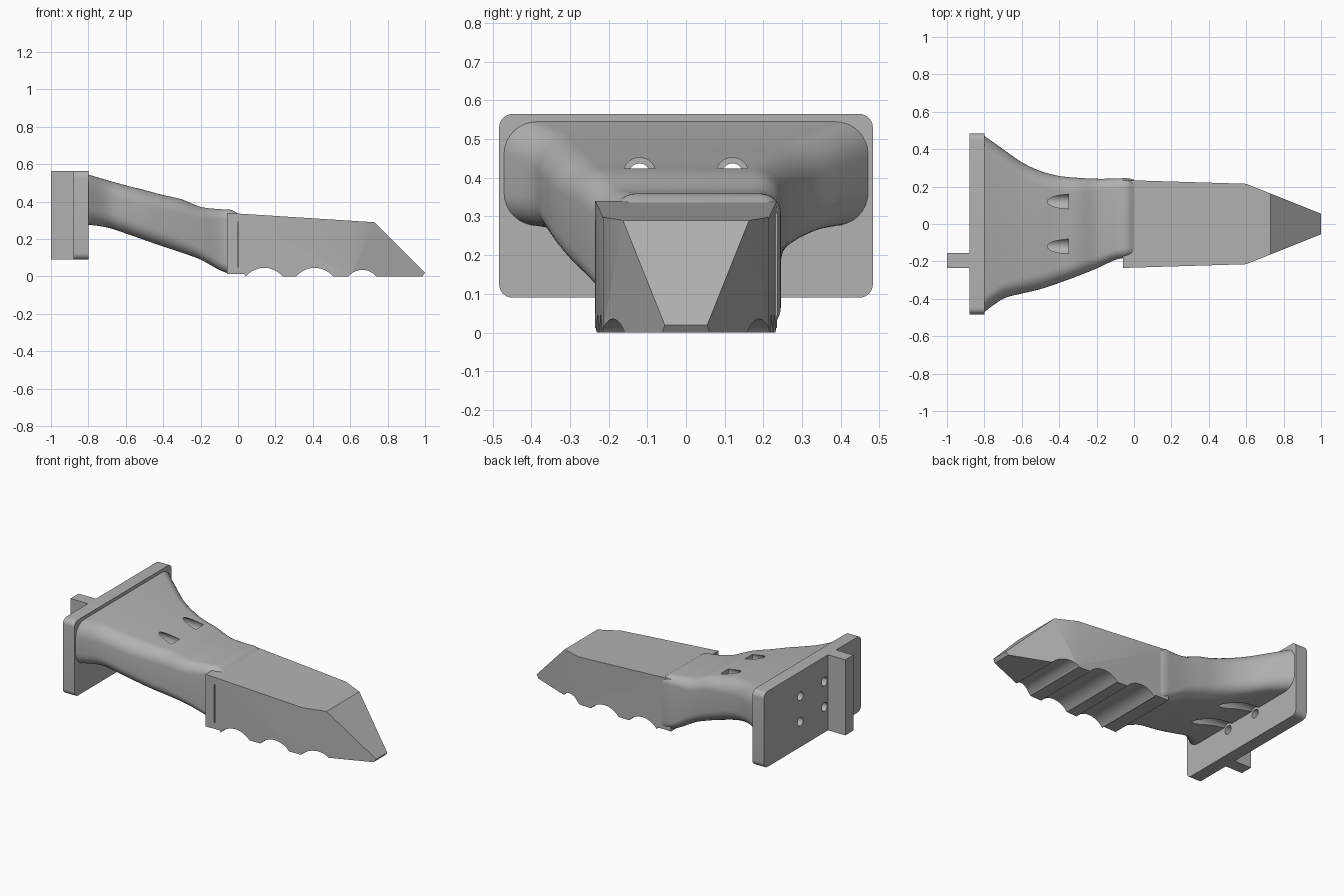
import bpy, bmesh, math
from mathutils import Matrix, Vector

cube = bpy.data.objects.get("Cube")
if cube:
    bpy.data.objects.remove(cube)

# Single plain grey finish
grey = bpy.data.materials.new("plain_grey")
grey.use_nodes = True
GREY = (0.45, 0.45, 0.45, 1)
grey.diffuse_color = GREY
grey.node_tree.nodes["Principled BSDF"].inputs["Base Color"].default_value = GREY


def make_object(name, bm):
    bmesh.ops.recalc_face_normals(bm, faces=bm.faces)
    mesh = bpy.data.meshes.new(name)
    bm.to_mesh(mesh)
    bm.free()
    mesh.materials.append(grey)
    obj = bpy.data.objects.new(name, mesh)
    bpy.context.collection.objects.link(obj)
    return obj


def box(name, low, high):
    bm = bmesh.new()
    low, high = Vector(low), Vector(high)
    size = Matrix.Diagonal(high - low).to_4x4()
    bmesh.ops.create_cube(bm, size=1, matrix=Matrix.Translation((low + high) / 2) @ size)
    return make_object(name, bm)


def bore(x0, x1, y, z, radius):
    bm = bmesh.new()
    place = Matrix.Translation(((x0 + x1) / 2, y, z)) @ Matrix.Rotation(math.pi / 2, 4, "Y")
    bmesh.ops.create_cone(bm, cap_ends=True, segments=32, radius1=radius,
                          radius2=radius, depth=x1 - x0, matrix=place)
    return make_object("bore_cutter", bm)


def activate(obj):
    bpy.ops.object.select_all(action="DESELECT")
    obj.select_set(True)
    bpy.context.view_layer.objects.active = obj


def cut(obj, cutter):
    cutter.hide_render = True
    mod = obj.modifiers.new("cut", "BOOLEAN")
    mod.operation = "DIFFERENCE"
    mod.solver = "EXACT"
    mod.object = cutter
    activate(obj)
    bpy.ops.object.modifier_apply(modifier=mod.name)
    bpy.data.objects.remove(cutter)


def rounded_section(x, y0, y1, z0, z1, r, steps=8):
    corners = [(y1 - r, z1 - r), (y0 + r, z1 - r), (y0 + r, z0 + r), (y1 - r, z0 + r)]
    points = []
    for i, (cy, cz) in enumerate(corners):
        for k in range(steps + 1):
            a = math.pi / 2 * (i + k / steps)
            points.append((x, cy + r * math.cos(a), cz + r * math.sin(a)))
    return points


def loft(name, sections):
    bm = bmesh.new()
    rings = [[bm.verts.new(p) for p in s] for s in sections]
    n = len(rings[0])
    for a, b in zip(rings, rings[1:]):
        for i in range(n):
            j = (i + 1) % n
            bm.faces.new((a[i], a[j], b[j], b[i]))
    bm.faces.new(rings[0])
    bm.faces.new(rings[-1])
    return make_object(name, bm)


def spline(rows, steps):
    # Smooth interpolation through the given section sizes
    padded = [rows[0]] + rows + [rows[-1]]
    out = []
    for i in range(len(rows) - 1):
        quad = padded[i:i + 4]
        for k in range(steps):
            t = k / steps
            out.append([0.5 * (2 * b + (c - a) * t + (2 * a - 5 * b + 4 * c - d) * t * t
                               + (3 * b - a - 3 * c + d) * t ** 3)
                        for a, b, c, d in zip(*quad)])
    return out + [rows[-1]]


# Mounting plate with rounded corners, and the rib behind it
plate = loft("mounting_plate",
             [rounded_section(x, -0.483, 0.483, 0.09, 0.565, 0.035) for x in (-0.88, -0.8)])
rib = box("rear_rib", (-1, -0.235, 0.09), (-0.875, -0.155, 0.565))

# Flared neck: x, y range, z range, corner radius
stations = [
    (-0.81, -0.478, 0.478, 0.278, 0.548, 0.085),
    (-0.7, -0.4, 0.4, 0.262, 0.515, 0.085),
    (-0.6, -0.372, 0.33, 0.23, 0.487, 0.085),
    (-0.5, -0.348, 0.283, 0.195, 0.462, 0.085),
    (-0.4, -0.315, 0.257, 0.16, 0.435, 0.08),
    (-0.3, -0.278, 0.247, 0.127, 0.412, 0.075),
    (-0.2, -0.238, 0.242, 0.09, 0.372, 0.065),
    (-0.1, -0.192, 0.243, 0.035, 0.36, 0.055),
    (-0.04, -0.18, 0.245, 0.014, 0.357, 0.05),
    (0, -0.17, 0.237, 0.014, 0.336, 0.04),
]
neck = loft("flared_neck", [rounded_section(*row) for row in spline(stations, 5)])

# Bolt holes through the plate, with wide clearance bores in the neck
for y in (-0.12, 0.12):
    for z, end in ((0.25, -0.42), (0.41, -0.35)):
        cut(plate, bore(-0.9, -0.78, y, z, 0.027))
        cut(neck, bore(-0.83, end, y, z, 0.042))

# Blade: side profile with scalloped underside
profile = [(-0.06, 0.012), (-0.06, 0.34), (0.73, 0.29), (1, 0.02), (0.985, 0)]
for centre, half, height in ((0.665, 0.075, 0.035), (0.41, 0.098, 0.046), (0.14, 0.098, 0.046)):
    radius = (half ** 2 + height ** 2) / (2 * height)
    sweep = math.asin(half / radius)
    for k in range(13):
        a = sweep * (1 - k / 6)
        profile.append((centre + radius * math.sin(a),
                        max(0, height - radius + radius * math.cos(a))))
profile.append((0.035, 0.012))

bm = bmesh.new()
face = bm.faces.new([bm.verts.new((x, -1, z)) for x, z in profile])
swept = bmesh.ops.extrude_face_region(bm, geom=[face])["geom"]
bmesh.ops.translate(bm, vec=(0, 2, 0), verts=[v for v in swept if isinstance(v, bmesh.types.BMVert)])
SHOULDER = 0.6
bmesh.ops.bisect_plane(bm, geom=bm.verts[:] + bm.edges[:] + bm.faces[:],
                       plane_co=(SHOULDER, 0, 0), plane_no=(1, 0, 0))

# Narrow the blade slightly to the shoulder, then sharply to the tip
for v in bm.verts:
    if v.co.x < SHOULDER:
        width = 0.235 - 0.02 * (v.co.x + 0.06) / (SHOULDER + 0.06)
    else:
        width = 0.215 - 0.16 * (v.co.x - SHOULDER) / (1 - SHOULDER)
    v.co.y *= width
blade = make_object("blade", bm)
cut(blade, box("slit_cutter", (-0.004, -0.3, 0.05), (0.004, -0.21, 0.29)))

# Soft shading on the curved parts, crisp edges elsewhere
for obj in (plate, rib, neck, blade):
    activate(obj)
    bpy.ops.object.shade_smooth_by_angle(angle=math.radians(25))
